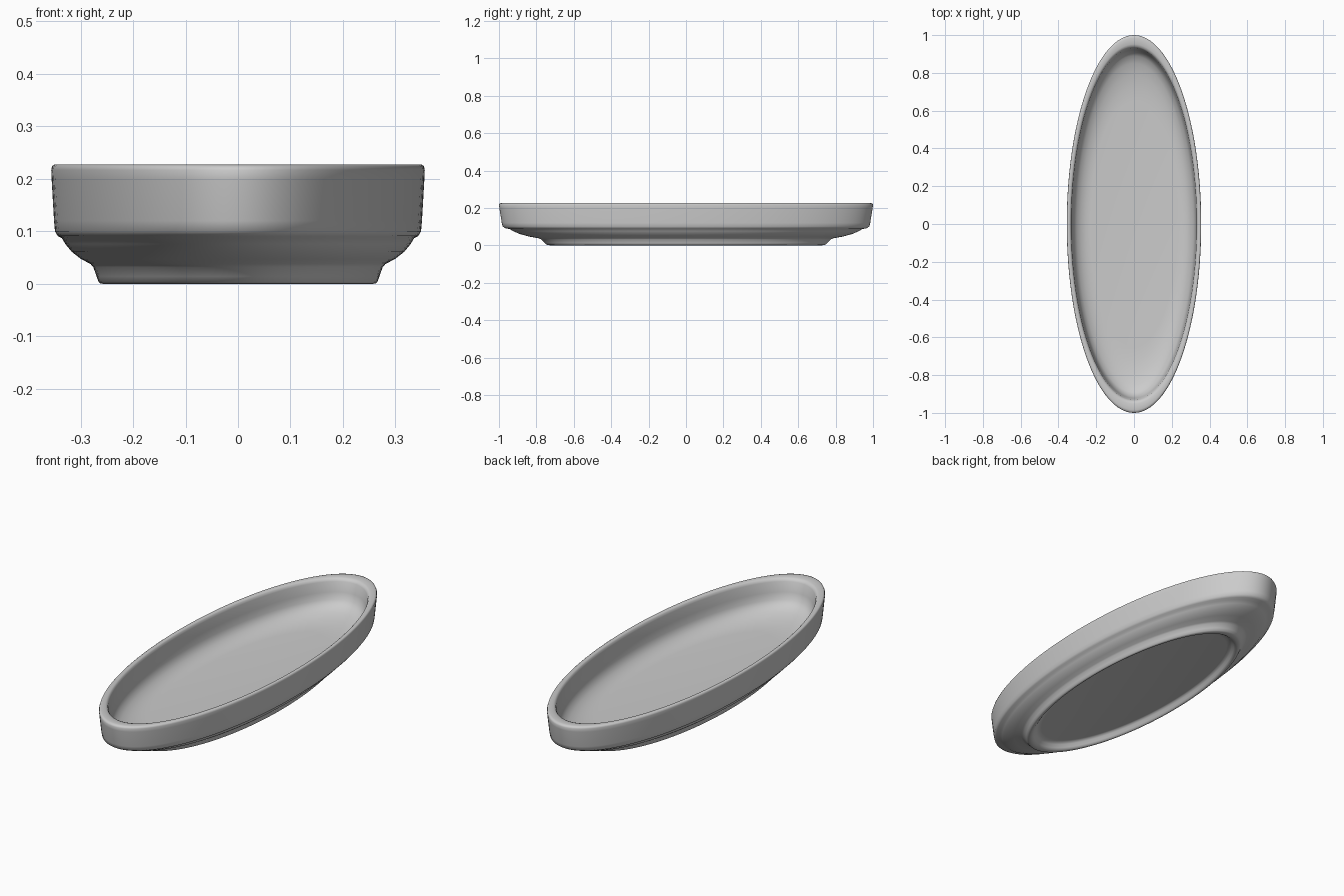
import bpy, bmesh, math
from mathutils import Matrix, Vector

cube = bpy.data.objects.get("Cube")
if cube:
    bpy.data.objects.remove(cube, do_unlink=True)

HALF_WIDTH, HALF_LENGTH, SEGMENTS = 0.356, 1.0, 128

# One plain glaze for the whole dish
glaze = bpy.data.materials.new("grey_glaze")
glaze.use_nodes = True
colour = (0.6, 0.6, 0.6, 1)
glaze.diffuse_color = colour
glaze.node_tree.nodes["Principled BSDF"].inputs["Base Color"].default_value = colour

# Cross-section (radius fraction, height): recessed base, foot ring, belly, wall, rim, bowl
profile = [
    (0, 0.03), (0.65, 0.03), (0.67, 0.028), (0.685, 0.021), (0.7, 0.009),
    (0.712, 0.002), (0.725, 0.0), (0.738, 0.001), (0.747, 0.004), (0.757, 0.014),
    (0.775, 0.032), (0.79, 0.038), (0.84, 0.047), (0.89, 0.061), (0.925, 0.076),
    (0.943, 0.087), (0.965, 0.091), (0.98, 0.1), (0.985, 0.12), (0.998, 0.2),
    (1.0, 0.217), (0.996, 0.224), (0.985, 0.227), (0.952, 0.225), (0.94, 0.221),
    (0.932, 0.21), (0.922, 0.16), (0.91, 0.125), (0.89, 0.105), (0.85, 0.088),
    (0.79, 0.074), (0.72, 0.065), (0.65, 0.062), (0, 0.062),
]

# Revolve the section, then squeeze the round dish into an ellipse
bm = bmesh.new()
verts = [bm.verts.new((r, 0, z)) for r, z in profile]
edges = [bm.edges.new(pair) for pair in zip(verts, verts[1:])]
bmesh.ops.spin(bm, geom=verts + edges, cent=(0, 0, 0), axis=(0, 0, 1),
               angle=math.tau, steps=SEGMENTS, use_duplicate=False)
bmesh.ops.remove_doubles(bm, verts=bm.verts, dist=0.0001)
bmesh.ops.transform(bm, verts=bm.verts,
                    matrix=Matrix.Diagonal(Vector((HALF_WIDTH, HALF_LENGTH, 1, 1))))
bmesh.ops.recalc_face_normals(bm, faces=bm.faces)

mesh = bpy.data.meshes.new("oval_dish")
bm.to_mesh(mesh)
bm.free()
mesh.materials.append(glaze)
dish = bpy.data.objects.new("oval_dish", mesh)
bpy.context.collection.objects.link(dish)

# Smooth glaze all over
bpy.ops.object.select_all(action='DESELECT')
dish.select_set(True)
bpy.context.view_layer.objects.active = dish
bpy.ops.object.shade_smooth_by_angle(angle=math.radians(60))
